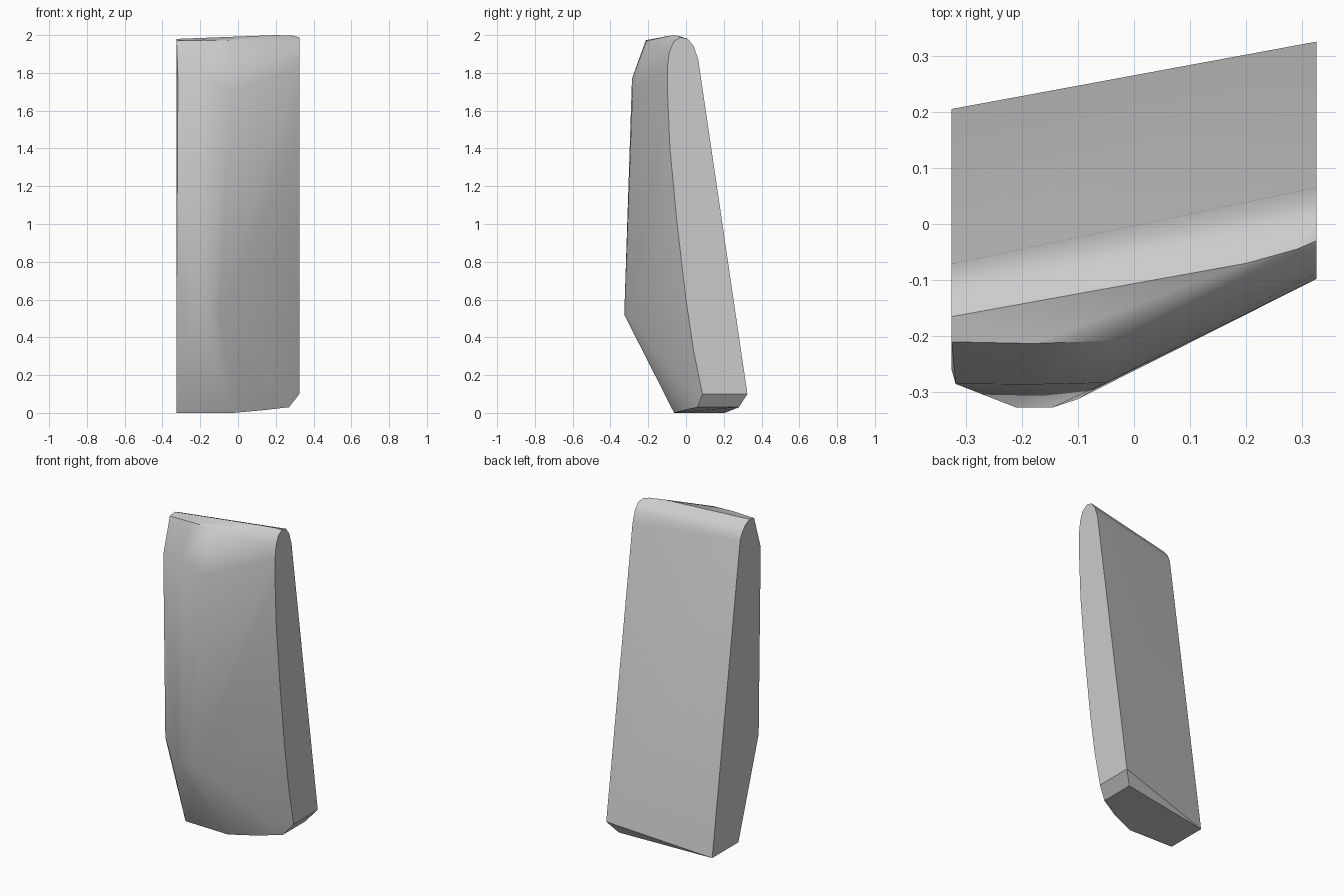
import bpy
import bmesh
from math import radians

default_cube = bpy.data.objects.get("Cube")
if default_cube:
    bpy.data.objects.remove(default_cube, do_unlink=True)

HALF_WIDTH = 0.325

# Plain grey finish
grey = bpy.data.materials.new("plain_grey")
grey.use_nodes = True
grey_value = (0.6, 0.6, 0.6, 1)
grey.diffuse_color = grey_value
grey.node_tree.nodes["Principled BSDF"].inputs["Base Color"].default_value = grey_value


def side_profile(x, outline):
    """Place a (y, z) outline on a flat side of the block."""
    return [(x, y, z) for y, z in outline]


# Left side: rounded top, straight slanted back, bulging front
left_side = side_profile(-HALF_WIDTH, [
    (0.205, 0), (-0.055, 0), (-0.255, 0.6), (-0.26, 1.72),
    (-0.21, 1.97), (-0.165, 1.98), (-0.12, 1.96), (-0.088, 1.92), (-0.071, 1.88),
])

# Right side: slimmer, with a gently curved front edge
right_side = side_profile(HALF_WIDTH, [
    (0.325, 0.1), (0.087, 0.1), (0.04, 0.33), (0, 0.6), (-0.047, 1),
    (-0.085, 1.4), (-0.098, 1.7), (-0.098, 1.83), (-0.088, 1.91), (-0.065, 1.965),
    (-0.03, 1.988), (0.01, 1.98), (0.042, 1.94), (0.065, 1.87),
])

# Underside: corner chamfer on the right and a bowed front edge
underside = [(0.27, 0.28, 0.03), (0.27, 0.06, 0.03), (0.14, -0.005, 0.015), (-0.025, -0.063, 0)]

# Blunt nose low on the front
nose = [(-0.255, -0.308, 0.54), (-0.21, -0.327, 0.52), (-0.145, -0.327, 0.52), (-0.1, -0.312, 0.52)]

# Upper front panel and its sloping brow
brow = [(-0.318, -0.285, 1.76), (-0.18, -0.286, 1.77), (-0.05, -0.283, 1.7),
        (-0.18, -0.213, 1.973), (-0.04, -0.208, 1.97)]

# Crown of the top
crown = [(0.2, -0.07, 2), (0.29, -0.045, 1.997)]

# Wrap all the sections in one convex skin
bm = bmesh.new()
for point in left_side + right_side + underside + nose + brow + crown:
    bm.verts.new(point)
hull = bmesh.ops.convex_hull(bm, input=bm.verts[:])
loose = [v for v in bm.verts if not v.link_faces]
bmesh.ops.delete(bm, geom=loose, context="VERTS")
bmesh.ops.dissolve_limit(bm, angle_limit=radians(0.5), verts=bm.verts[:], edges=bm.edges[:])
bmesh.ops.recalc_face_normals(bm, faces=bm.faces[:])

mesh = bpy.data.meshes.new("tapered_block")
bm.to_mesh(mesh)
bm.free()
mesh.materials.append(grey)
block = bpy.data.objects.new("tapered_block", mesh)
bpy.context.collection.objects.link(block)

# Smooth the gentle curves, keep the side edges crisp
bpy.ops.object.select_all(action="DESELECT")
block.select_set(True)
bpy.context.view_layer.objects.active = block
bpy.ops.object.shade_smooth_by_angle(angle=radians(32))
